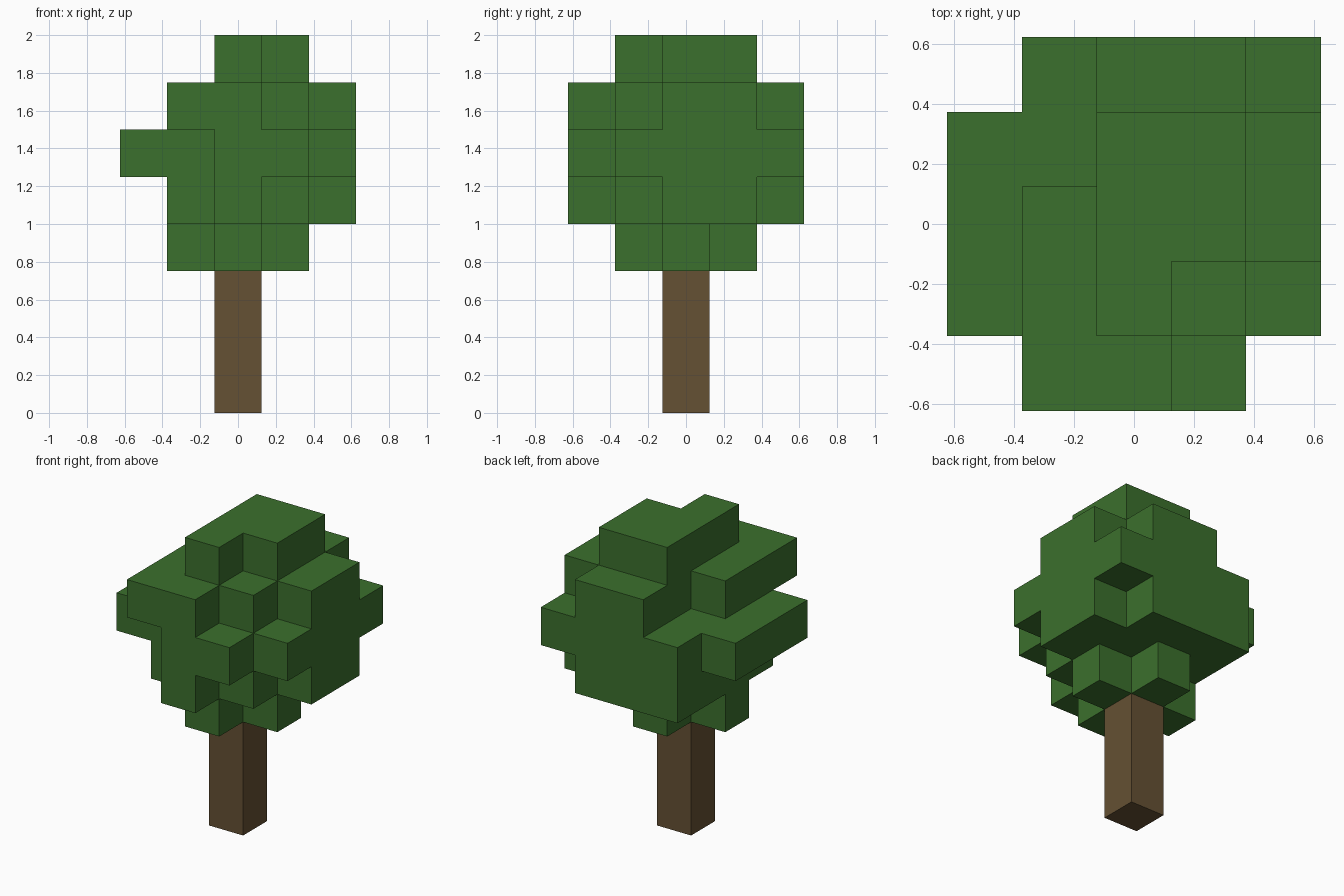
import bpy, bmesh
from mathutils import Vector

old = bpy.data.objects.get("Cube")
if old:
    bpy.data.objects.remove(old, do_unlink=True)

CELL = 0.25
TRUNK_HEIGHT = 3 * CELL

# Leaf layers from bottom to top; rows run front to back, columns along +x
LAYERS = [
    "..... ..#.. .###. ..#.. .....",
    "..#.. .###. .#### .#### .###.",
    "..##. ##### ##### ##### .####",
    ".##.. .###. .#### ..### ..##.",
    "..... ..#.. ..##. ..##. .....",
]


def make_material(name, rgb):
    mat = bpy.data.materials.new(name)
    mat.use_nodes = True
    color = (*rgb, 1.0)
    mat.diffuse_color = color
    bsdf = mat.node_tree.nodes["Principled BSDF"]
    bsdf.inputs["Base Color"].default_value = color
    bsdf.inputs["Roughness"].default_value = 0.9
    return mat


def add_blocks(name, cells, origin, mat):
    """Join grid blocks into one shell, keeping only the outer faces."""
    bm = bmesh.new()
    for cell in cells:
        for axis in range(3):
            for side in (-1, 1):
                step = Vector((0, 0, 0))
                step[axis] = side
                if tuple(int(c + s) for c, s in zip(cell, step)) in cells:
                    continue
                u, v = Vector((0, 0, 0)), Vector((0, 0, 0))
                u[(axis + 1) % 3] = 0.5
                v[(axis + 2) % 3] = 0.5 * side
                mid = Vector(cell) + step * 0.5
                corners = (mid - u - v, mid + u - v, mid + u + v, mid - u + v)
                bm.faces.new([bm.verts.new(c * CELL + origin) for c in corners])
    bmesh.ops.remove_doubles(bm, verts=bm.verts, dist=CELL / 100)
    mesh = bpy.data.meshes.new(name)
    bm.to_mesh(mesh)
    bm.free()
    mesh.materials.append(mat)
    obj = bpy.data.objects.new(name, mesh)
    bpy.context.collection.objects.link(obj)
    return obj


leaf_green = make_material("leaf_green", (0.044, 0.162, 0.026))
bark_brown = make_material("bark_brown", (0.130, 0.082, 0.033))

# Trunk: one square column
bpy.ops.mesh.primitive_cube_add(size=1, location=(0, 0, TRUNK_HEIGHT / 2))
trunk = bpy.context.object
trunk.name = "trunk"
trunk.scale = (CELL, CELL, TRUNK_HEIGHT)
bpy.ops.object.transform_apply(location=False, rotation=False, scale=True)
trunk.data.materials.append(bark_brown)

# Canopy: stacked leaf blocks centred over the trunk
leaves = {
    (x - 2, y - 2, z)
    for z, layer in enumerate(LAYERS)
    for y, row in enumerate(layer.split())
    for x, mark in enumerate(row)
    if mark == "#"
}
add_blocks("canopy", leaves, Vector((0, 0, TRUNK_HEIGHT + CELL / 2)), leaf_green)
